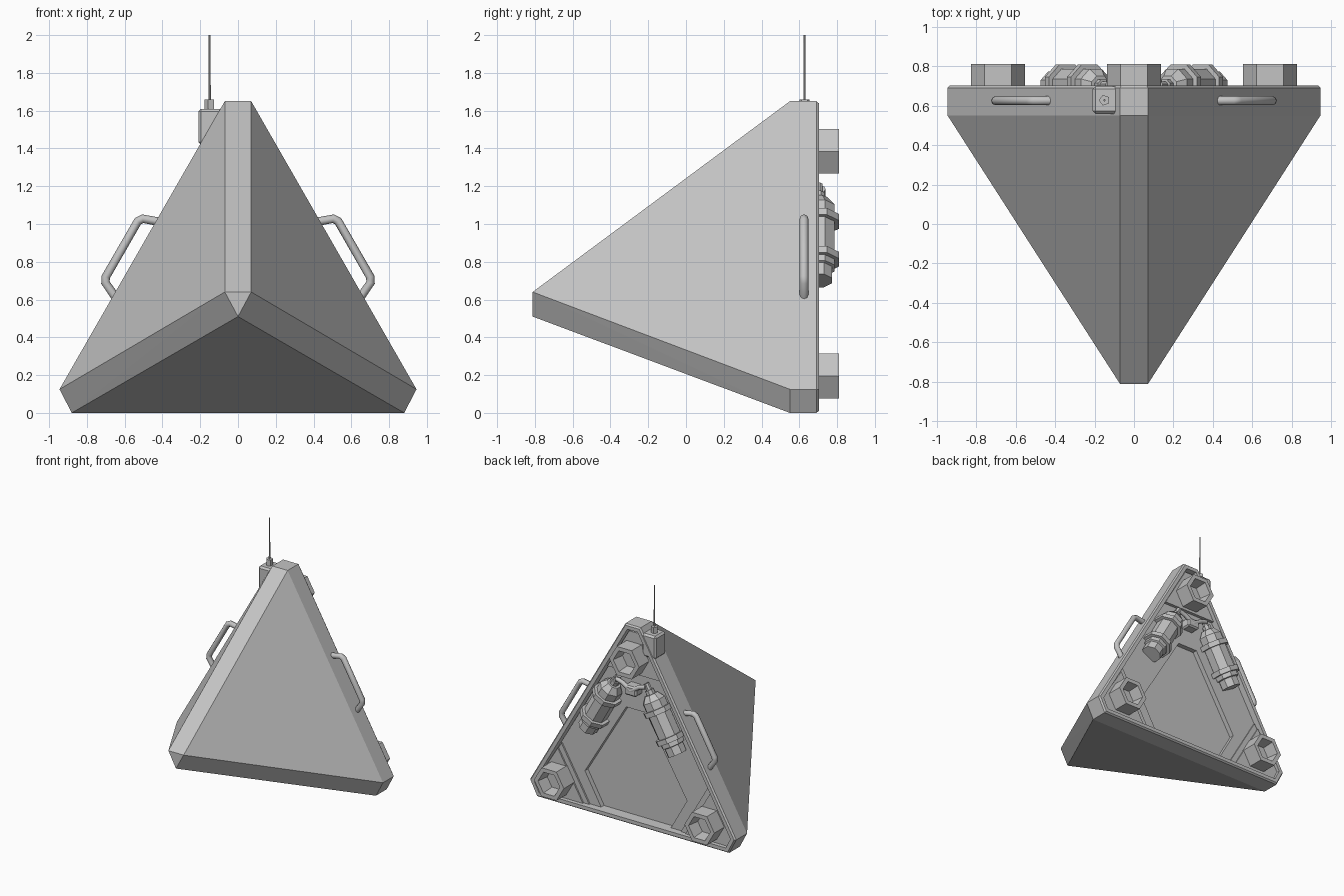
import bpy, bmesh, math
from mathutils import Vector

cube = bpy.data.objects.get("Cube")
if cube:
    bpy.data.objects.remove(cube, do_unlink=True)

grey = bpy.data.materials.new("plain_grey")
grey.use_nodes = True
COLOUR = (0.55, 0.55, 0.55, 1)
grey.diffuse_color = COLOUR
grey.node_tree.nodes["Principled BSDF"].inputs["Base Color"].default_value = COLOUR


def finish(name, bm):
    bmesh.ops.recalc_face_normals(bm, faces=bm.faces)
    mesh = bpy.data.meshes.new(name)
    bm.to_mesh(mesh)
    bm.free()
    mesh.materials.append(grey)
    ob = bpy.data.objects.new(name, mesh)
    bpy.context.collection.objects.link(ob)
    return ob


def smooth(ob):
    bpy.ops.object.select_all(action='DESELECT')
    ob.select_set(True)
    bpy.context.view_layer.objects.active = ob
    bpy.ops.object.shade_smooth_by_angle()


def lathe(name, start, end, profile, sides, phase=0.0):
    """Sweep (distance, radius) rings along the line from start to end."""
    start, end = Vector(start), Vector(end)
    axis = (end - start).normalized()
    u = Vector((0, 1, 0)) if abs(axis.y) < 0.9 else Vector((1, 0, 0))
    u = (u - axis * u.dot(axis)).normalized()
    v = axis.cross(u)
    bm = bmesh.new()
    rings = []
    for d, r in profile:
        angles = [math.tau * (i + phase) / sides for i in range(sides)]
        rings.append([bm.verts.new(start + axis * d + (u * math.cos(a) + v * math.sin(a)) * r)
                      for a in angles])
    for a, b in zip(rings, rings[1:]):
        for i in range(sides):
            j = (i + 1) % sides
            bm.faces.new((a[i], a[j], b[j], b[i]))
    bm.faces.new(rings[0])
    bm.faces.new(rings[-1])
    return finish(name, bm)


def prism(name, outline, y0, y1, bevel=0.0):
    """Extrude an x-z outline along y."""
    bm = bmesh.new()
    face = bm.faces.new([bm.verts.new((x, y0, z)) for x, z in outline])
    new = bmesh.ops.extrude_face_region(bm, geom=[face])["geom"]
    bmesh.ops.translate(bm, vec=(0, y1 - y0, 0),
                        verts=[g for g in new if isinstance(g, bmesh.types.BMVert)])
    if bevel:
        bmesh.ops.bevel(bm, geom=bm.edges[:], offset=bevel, segments=1, affect='EDGES')
    return finish(name, bm)


def tube(name, points, radius):
    curve = bpy.data.curves.new(name, 'CURVE')
    curve.dimensions = '3D'
    curve.bevel_depth = radius
    curve.bevel_resolution = 2
    curve.use_fill_caps = True
    line = curve.splines.new('POLY')
    line.points.add(len(points) - 1)
    for p, co in zip(line.points, points):
        p.co = (*co, 1)
    curve.materials.append(grey)
    ob = bpy.data.objects.new(name, curve)
    bpy.context.collection.objects.link(ob)
    return ob


# Hull: blunt three-sided pyramid lying on one edge, with a stepped hollow in the back
half = [(0.07, 1.65), (0.945, 0.125), (0.88, 0)]
outline = half + [(-x, z) for x, z in reversed(half)]
nose = [(-0.07, -0.812, 0.64), (0.07, -0.812, 0.64), (0, -0.812, 0.51)]
bm = bmesh.new()
for co in [(x, y, z) for y in (0.55, 0.69) for x, z in outline] + nose:
    bm.verts.new(co)
bmesh.ops.convex_hull(bm, input=bm.verts)
bmesh.ops.dissolve_limit(bm, angle_limit=0.01, verts=bm.verts, edges=bm.edges)
back = max(bm.faces, key=lambda f: f.calc_center_median().y)
for thickness, y in ((0.012, 0.703), (0.034, 0.703), (0.004, 0.615)):
    bmesh.ops.inset_region(bm, faces=[back], thickness=thickness)
    for vert in back.verts:
        vert.co.y = y
finish("hull", bm)

# Parts that come in left and right pairs
for side, s in (("left", 1), ("right", -1)):
    # Raised band beside the central floor, and stepped corner plates
    band = [(0, 1.59), (0.045, 1.59), (0.895, 0.125), (0.855, 0.045), (0.32, 0.045),
            (0.468, 0.307), (0.09, 0.937), (0, 0.937)]
    prism(side + "_back_band", [(x * s, z) for x, z in band], 0.60, 0.655)
    for i, cut in enumerate((0.0, 0.05)):
        plate = [(0.895, 0.125), (0.855, 0.045), (0.42 + cut, 0.045), (0.675 + cut / 2, 0.487 - cut * 0.87)]
        prism(f"{side}_corner_plate_{i + 1}", [(x * s, z) for x, z in plate], 0.64, 0.668 + i * 0.012)

    # Gas tank with tapered ends, straps, neck and feed pipe
    low, high = Vector((0.41 * s, 0.70, 0.70)), Vector((0.17 * s, 0.70, 1.13))
    length = (high - low).length
    lathe(side + "_tank", low, high,
          [(0, 0.065), (0.0, 0.078), (0.07, 0.078), (0.075, 0.093), (length - 0.05, 0.093), (length, 0.055)], 8, 0.5)
    for i, d in enumerate((0.13, 0.36)):
        lathe(f"{side}_tank_strap_{i + 1}", low.lerp(high, d / length), high,
              [(-0.02, 0.09), (-0.02, 0.118), (0.02, 0.118), (0.02, 0.09)], 8, 0.5)
    lathe(side + "_tank_neck", high, high + (high - low),
          [(0, 0.036), (0.035, 0.036), (0.035, 0.024), (0.09, 0.024)], 8, 0.5)
    tube(side + "_feed_pipe", [(0.135 * s, 0.72, 1.185), (0.08 * s, 0.72, 1.17), (0, 0.72, 1.12)], 0.018)

    # Grab handle
    path = [(0.41, 1.01), (0.505, 1.028), (0.53, 1.015), (0.70, 0.72), (0.702, 0.69), (0.64, 0.60)]
    tube(side + "_handle", [(x * s, 0.625, z) for x, z in path], 0.023)

# Apex plate and feed manifold
prism("apex_plate", [(-0.045, 1.59), (0.045, 1.59), (0.245, 1.245), (-0.245, 1.245)], 0.64, 0.68)
prism("feed_manifold", [(-0.055, 1.08), (0.055, 1.08), (0.055, 1.16), (-0.055, 1.16)], 0.63, 0.735, 0.012)

# Hexagonal thrusters with hollow mouths
for name, x, z in (("top", 0, 1.385), ("left", 0.69, 0.195), ("right", -0.69, 0.195)):
    lathe(name + "_thruster", (x, 0.63, z), (x, 0.81, z),
          [(0, 0.137), (0.18, 0.137), (0.18, 0.10), (0.08, 0.085)], 6)

# Antenna
prism("antenna_box", [(-0.21, 1.42), (-0.21, 1.61), (-0.08, 1.61), (-0.08, 1.42)], 0.558, 0.698, 0.015)
lathe("antenna_base", (-0.15, 0.627, 1.60), (-0.15, 0.627, 2), [(0, 0.028), (0.06, 0.028)], 5, 0.25)
smooth(lathe("antenna_rod", (-0.15, 0.627, 1.64), (-0.15, 0.627, 2), [(0, 0.006), (0.36, 0.005)], 8))
